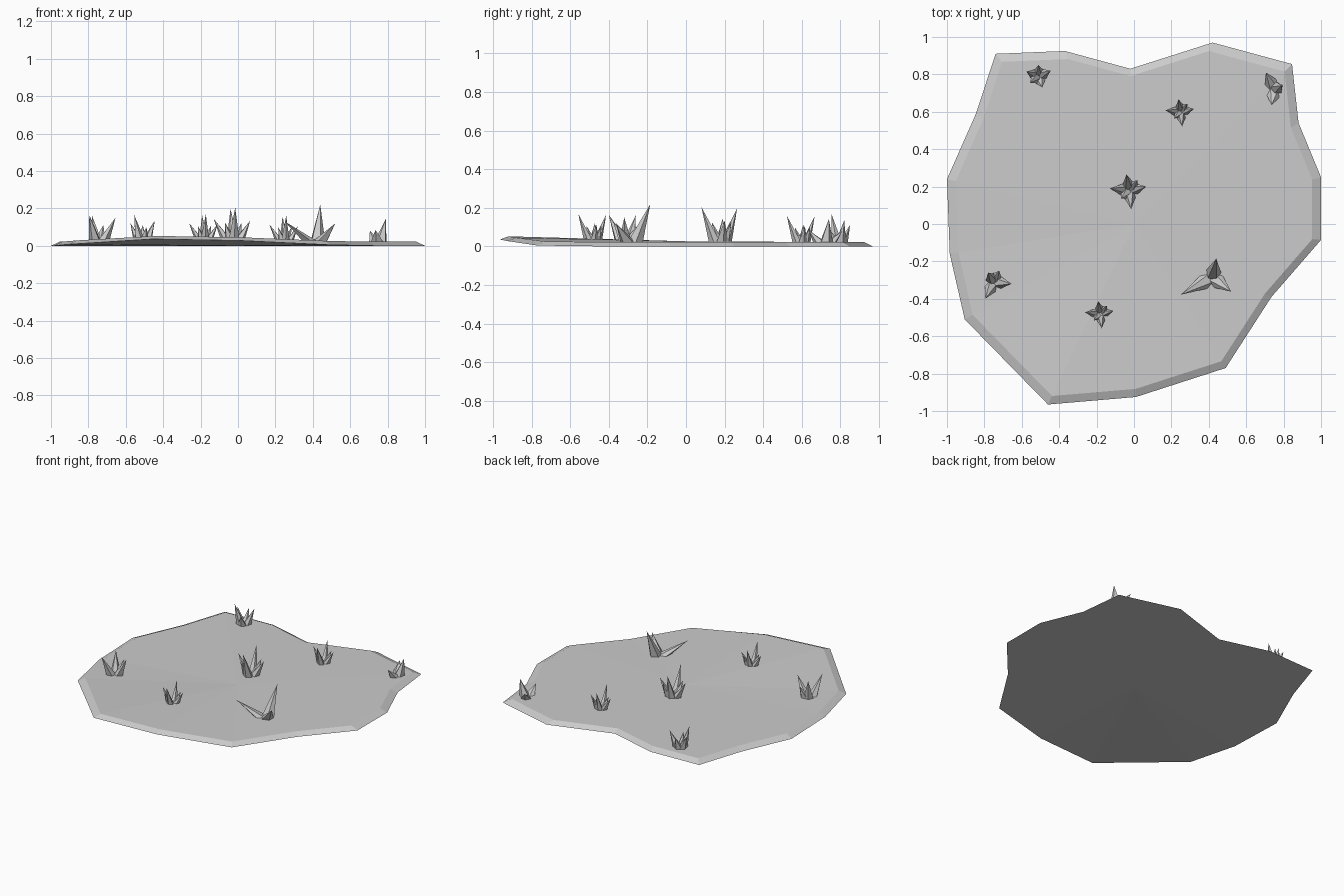
import bpy, bmesh, math
from mathutils import Vector

if "Cube" in bpy.data.objects:
    bpy.data.objects.remove(bpy.data.objects["Cube"])


def finish(name, bm):
    bmesh.ops.recalc_face_normals(bm, faces=bm.faces)
    mesh = bpy.data.meshes.new(name)
    bm.to_mesh(mesh)
    bm.free()
    obj = bpy.data.objects.new(name, mesh)
    bpy.context.collection.objects.link(obj)
    return obj


# Ground patch: irregular outline (x, y, rim height) with a chamfered rim
outline = [(-0.74, 0.91, 0), (-0.37, 0.925, 0), (-0.02, 0.83, 0), (0.42, 0.97, 0),
           (0.845, 0.855, 0), (0.88, 0.54, 0), (1.0, 0.25, 0), (1.0, -0.085, 0),
           (0.735, -0.39, 0), (0.49, -0.77, 0.005), (0.01, -0.925, 0.028),
           (-0.46, -0.965, 0.036), (-0.905, -0.51, 0.008), (-0.985, -0.16, 0),
           (-1.0, 0.24, 0), (-0.845, 0.59, 0)]
bm = bmesh.new()
rim = [bm.verts.new(p) for p in outline]
top = [bm.verts.new((x * 0.953, y * 0.953, z * 0.85 + 0.022)) for x, y, z in outline]
top_mid = bm.verts.new((0, 0, 0.027))
low_mid = bm.verts.new((0, 0, 0))
for i in range(len(rim)):
    j = (i + 1) % len(rim)
    bm.faces.new((rim[i], rim[j], top[j], top[i]))
    bm.faces.new((top[i], top[j], top_mid))
    bm.faces.new((rim[j], rim[i], low_mid))
finish("ground_patch", bm)


# Grass tuft: leaning pyramids fanning out from a shared root
def tuft(name, root, tips, radius, spread=0.3, sides=5):
    bm = bmesh.new()
    root = Vector(root)
    for t in tips:
        tip = Vector(t)
        lean = tip - root
        lean.z = 0
        base = root + lean * spread
        turn = math.atan2(lean.y, lean.x)
        ring = [bm.verts.new(base + Vector((math.cos(turn + k * math.tau / sides),
                                            math.sin(turn + k * math.tau / sides), 0)) * radius)
                for k in range(sides)]
        apex = bm.verts.new(tip)
        bm.faces.new(ring[::-1])
        for k in range(sides):
            bm.faces.new((ring[k], ring[(k + 1) % sides], apex))
    finish(name, bm)


# Star-shaped tufts share one layout at different sizes
star = [(-0.015, 0.085, 0.175), (0.01, -0.1, 0.18), (0.09, 0.02, 0.11),
        (-0.105, 0.01, 0.12), (-0.045, -0.045, 0.1), (0.045, 0.055, 0.1)]
for name, (x, y, z), s in [("grass_centre", (-0.025, 0.18, 0.024), 1.0),
                           ("grass_back", (0.25, 0.6, 0.02), 0.78),
                           ("grass_front", (-0.18, -0.48, 0.028), 0.78)]:
    tuft(name, (x, y, z), [(x + a * s, y + b * s, z + c * s) for a, b, c in star], 0.032 * s)

# Individually shaped tufts
tuft("grass_back_left", (-0.51, 0.79, 0.02),
     [(-0.555, 0.755, 0.165), (-0.445, 0.82, 0.135), (-0.575, 0.815, 0.12),
      (-0.51, 0.85, 0.11), (-0.49, 0.73, 0.1)], 0.03)
tuft("grass_back_right", (0.75, 0.72, 0.02),
     [(0.79, 0.74, 0.142), (0.705, 0.81, 0.08), (0.735, 0.635, 0.085)], 0.036)
tuft("grass_left", (-0.75, -0.31, 0.024),
     [(-0.795, -0.4, 0.165), (-0.655, -0.32, 0.15), (-0.78, -0.26, 0.16),
      (-0.72, -0.25, 0.11)], 0.034)
tuft("grass_right", (0.42, -0.285, 0.022),
     [(0.44, -0.185, 0.22), (0.52, -0.362, 0.12), (0.25, -0.378, 0.13)], 0.042, 0.2)
